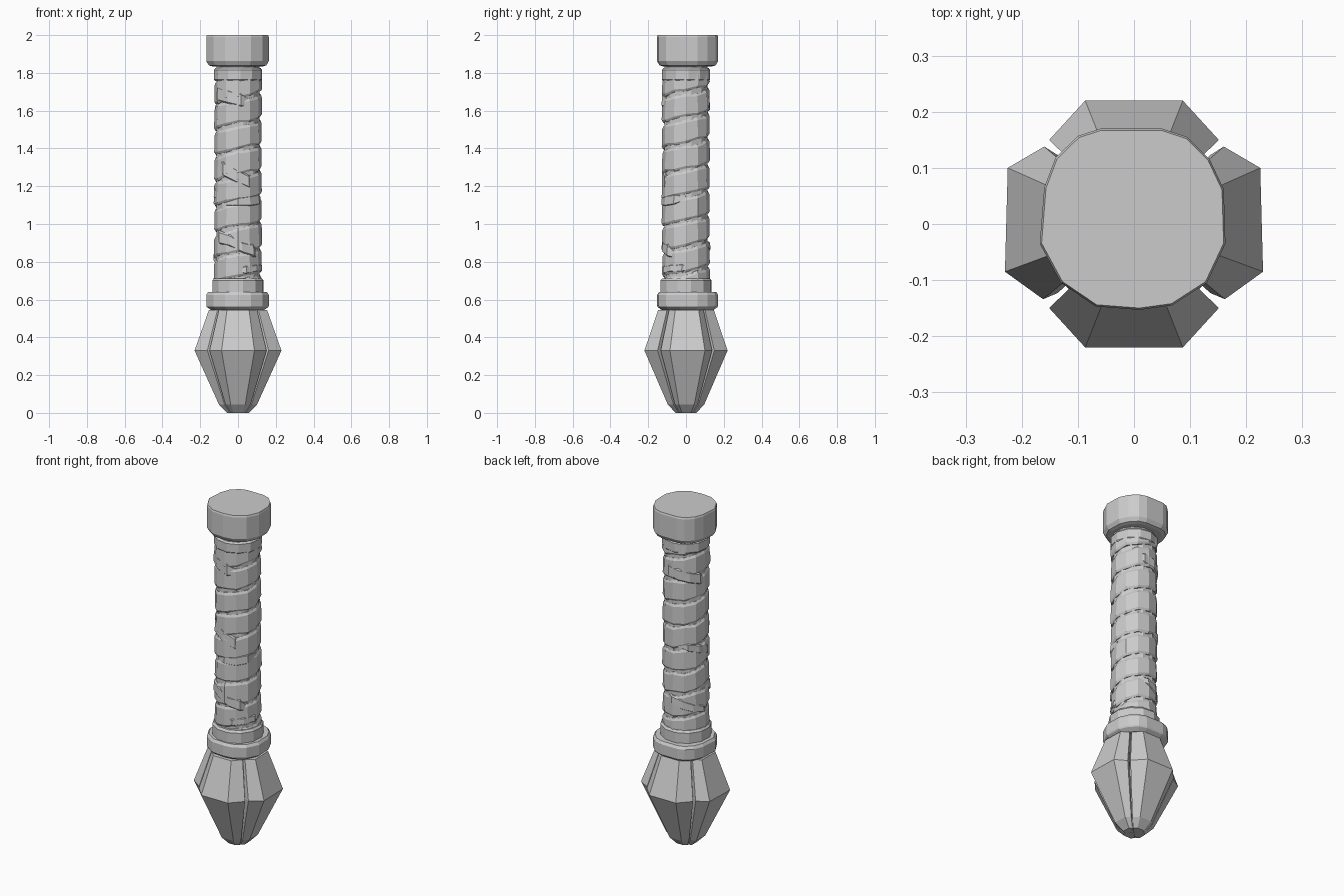
import bpy, math, random
from math import sin, cos, pi

if "Cube" in bpy.data.objects:
    bpy.data.objects.remove(bpy.data.objects["Cube"])

random.seed(4)

def make(name, verts, faces):
    me = bpy.data.meshes.new(name)
    me.from_pydata(verts, [], faces)
    me.update()
    ob = bpy.data.objects.new(name, me)
    bpy.context.collection.objects.link(ob)
    return ob

def loft(name, outline, levels, centre=(0, 0)):
    """Stack scaled copies of a 2D outline at (z, scale) levels, capped both ends."""
    n = len(outline)
    cx, cy = centre
    verts = [(cx + (x - cx) * s, cy + (y - cy) * s, z) for z, s in levels for x, y in outline]
    faces = [tuple(reversed(range(n))), tuple(range(len(verts) - n, len(verts)))]
    for k in range(len(levels) - 1):
        for i in range(n):
            j = (i + 1) % n
            faces.append((k*n + i, k*n + j, k*n + n + j, k*n + n + i))
    return make(name, verts, faces)

def ring(n, r, phase=0.0):
    return [(r * cos(2*pi*i/n + phase), r * sin(2*pi*i/n + phase)) for i in range(n)]

def band(name, a0, a1, z0, z1, height, r, lo=0.70, hi=1.80, wobble=0.006, taper=False):
    """Leather strip swept round the grip from angle a0 to a1 (degrees)."""
    steps = max(2, round((a1 - a0) / 30))
    verts, faces = [], []
    for k in range(steps + 1):
        t = k / steps
        a = math.radians(a0 + (a1 - a0) * t)
        z = z0 + (z1 - z0) * t + random.uniform(-wobble, wobble)
        h = height / 2 + random.uniform(-wobble, wobble) * 0.7
        rr = r + random.uniform(-0.002, 0.002)
        if taper and k in (0, steps):
            h, rr = h * 0.4, rr - 0.012
        prof = [(0.09, -h), (rr - 0.007, -h), (rr, -h * 0.8),
                (rr - 0.002, h * 0.75), (rr - 0.009, h), (0.09, h)]
        for q, dz in prof:
            verts.append((q * cos(a), q * sin(a), min(hi, max(lo, z + dz))))
    for k in range(steps):
        for i in range(6):
            j = (i + 1) % 6
            faces.append((k*6 + i, k*6 + 6 + i, k*6 + 6 + j, k*6 + j))
    faces += [tuple(range(6)), tuple(reversed(range(steps*6, steps*6 + 6)))]
    return make(name, verts, faces)

# Worn, irregular many-sided outline shared by end cap and collar
outline = [(-.060, .170), (-.100, .157), (-.140, .118), (-.160, .065), (-.168, -.035),
           (-.130, -.105), (-.068, -.147), (.010, -.153), (.068, -.145), (.130, -.105),
           (.163, -.035), (.160, .062), (.135, .115), (.095, .155), (.050, .170)]
mid = (0, .008)

# End cap at the top
loft("end_cap", outline, [(1.835, .82), (1.84, .92), (1.862, 1), (1.99, 1), (2.0, .98)], mid)

# Collar and stepped ring between grip and pommel
loft("collar", outline, [(.545, .85), (.56, .98), (.567, 1), (.625, 1), (.64, .94)], mid)
loft("lower_ring", ring(12, .139, .2), [(.63, 1), (.70, 1), (.712, .93)])
loft("upper_ring", ring(12, .129, .1), [(1.757, .95), (1.765, 1), (1.815, 1), (1.825, .94)])

# Grip core
loft("grip_core", ring(12, .117, .26), [(.60, 1), (1.86, 1)])

# Main spiral wrap
pitch = .136
turns = 9
band("spiral_wrap", -120, -120 + 360 * turns, .63, .63 + pitch * turns, pitch - .016, .127)

# Crossing straps: start angle, end angle, start z, end z, height
straps = [(-170, -20, .96, .83, .06), (-160, -30, 1.32, 1.20, .075),
          (-180, -50, 1.70, 1.64, .07), (60, 200, .90, .80, .05),
          (50, 190, 1.66, 1.58, .06), (-120, 0, 1.11, 1.14, .05),
          (-100, 20, .75, .77, .04), (100, 220, 1.22, 1.14, .05)]
for i, (a0, a1, z0, z1, h) in enumerate(straps):
    band(f"cross_strap_{i}", a0, a1, z0, z1, h, .130, taper=True)

# Pommel: recessed core with four facetted lobes separated by diagonal grooves
loft("pommel_core", ring(8, .178, pi / 8),
     [(.008, .30), (.04, .48), (.33, 1), (.55, .70)])
levels = [(.0, .25), (.045, .44), (.33, 1), (.545, .67)]
lobe = [(0, 0), (.128, -.128), (.151, -.150), (.087, -.220),
        (-.087, -.220), (-.151, -.150), (-.128, -.128)]
side = [(0, 0), (.136, .123), (.160, .138), (.225, .100),
        (.230, -.085), (.162, -.134), (.136, -.123)]
side = side[:1] + side[:0:-1]
for sgn, fb, lr in ((1, "front", "right"), (-1, "back", "left")):
    a, b = [(sgn * x, sgn * y) for x, y in lobe], [(sgn * x, y) for x, y in side]
    for nm, pts in ((fb, a), (lr, b)):
        area = sum(p[0]*q[1] - q[0]*p[1] for p, q in zip(pts, pts[1:] + pts[:1]))
        loft(f"pommel_lobe_{nm}", pts if area > 0 else pts[::-1], levels)
